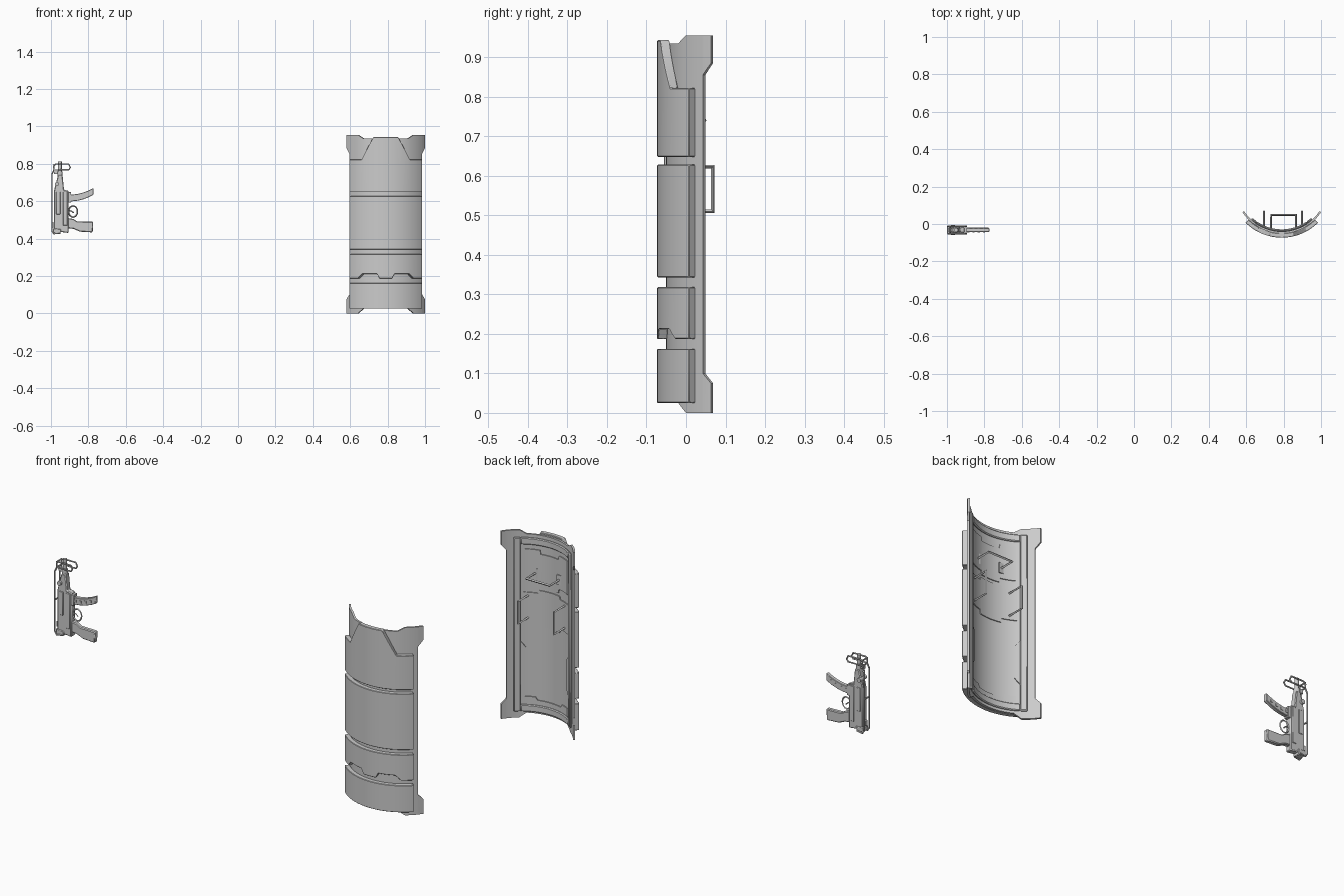
import bpy, bmesh, math
from mathutils import Vector

if "Cube" in bpy.data.objects:
    bpy.data.objects.remove(bpy.data.objects["Cube"])

grey = bpy.data.materials.new("light grey")
grey.use_nodes = True
grey.diffuse_color = (0.6, 0.6, 0.6, 1)
grey.node_tree.nodes["Principled BSDF"].inputs["Base Color"].default_value = (0.6, 0.6, 0.6, 1)

CX, CY = 0.79, 0.2016      # axis of the shield's curve
FRONT, BASE, BACK = 0.2746, 0.2516, 0.2416
GY = -0.032                # middle plane of the gun


def finish(name, bm, bevel=0.0):
    bmesh.ops.recalc_face_normals(bm, faces=bm.faces)
    mesh = bpy.data.meshes.new(name)
    bm.to_mesh(mesh)
    bm.free()
    mesh.materials.append(grey)
    obj = bpy.data.objects.new(name, mesh)
    bpy.context.collection.objects.link(obj)
    if bevel:
        mod = obj.modifiers.new("edge", "BEVEL")
        mod.width, mod.segments, mod.limit_method = bevel, 1, "ANGLE"
        mod.angle_limit = math.radians(40)
    bpy.ops.object.select_all(action="DESELECT")
    obj.select_set(True)
    bpy.context.view_layer.objects.active = obj
    bpy.ops.object.shade_smooth_by_angle(angle=math.radians(30))
    return obj


def plate(name, cols, outer, inner, bevel=0.0):
    """Curved plate; cols are (angle, low z, high z)."""
    fine = [cols[0]]
    for a, b in zip(cols, cols[1:]):
        n = max(1, math.ceil((b[0] - a[0]) / 3))
        fine += [tuple(p + (q - p) * i / n for p, q in zip(a, b)) for i in range(1, n + 1)]
    bm = bmesh.new()
    rings = []
    for deg, lo, hi in fine:
        s, c = math.sin(math.radians(deg)), math.cos(math.radians(deg))
        rings.append([bm.verts.new((CX + r * s, CY - r * c, z))
                      for r, z in ((outer, lo), (outer, hi), (inner, hi), (inner, lo))])
    for a, b in zip(rings, rings[1:]):
        for i in range(4):
            j = (i + 1) % 4
            bm.faces.new((a[i], a[j], b[j], b[i]))
    bm.faces.new(rings[0])
    bm.faces.new(rings[-1][::-1])
    return finish(name, bm, bevel)


def both(half):
    """Mirror columns running from the middle outward."""
    return [(-a, lo, hi) for a, lo, hi in reversed(half)] + [c for c in half if c[0] > 0]


def prism(name, pts, half, y=GY, bevel=0.0):
    """Outline in x and z, thickened along y."""
    bm = bmesh.new()
    face = bm.faces.new([bm.verts.new((x, y - half, z)) for x, z in pts])
    new = bmesh.ops.extrude_face_region(bm, geom=[face])["geom"]
    bmesh.ops.translate(bm, verts=[v for v in new if isinstance(v, bmesh.types.BMVert)],
                        vec=(0, 2 * half, 0))
    return finish(name, bm, bevel)


def box(name, x0, x1, z0, z1, half, y=GY, bevel=0.0):
    return prism(name, [(x0, z0), (x1, z0), (x1, z1), (x0, z1)], half, y, bevel)


def cylinder(name, a, b, r, sides=16):
    a, b = Vector(a), Vector(b)
    bm = bmesh.new()
    bmesh.ops.create_cone(bm, cap_ends=True, segments=sides, radius1=r, radius2=r,
                          depth=(b - a).length)
    turn = (b - a).to_track_quat("Z", "Y").to_matrix()
    bmesh.ops.rotate(bm, verts=bm.verts, matrix=turn)
    bmesh.ops.translate(bm, verts=bm.verts, vec=(a + b) / 2)
    return finish(name, bm)


def rod(name, pts, r, closed=False, round_res=0):
    curve = bpy.data.curves.new(name, "CURVE")
    curve.dimensions, curve.bevel_depth = "3D", r
    curve.bevel_resolution, curve.use_fill_caps = round_res, True
    line = curve.splines.new("POLY")
    line.points.add(len(pts) - 1)
    for p, co in zip(line.points, pts):
        p.co = (*co, 1)
    line.use_cyclic_u = closed
    tmp = bpy.data.objects.new(name + "_path", curve)
    bpy.context.collection.objects.link(tmp)
    bm = bmesh.new()
    bm.from_mesh(tmp.evaluated_get(bpy.context.evaluated_depsgraph_get()).to_mesh())
    bpy.data.objects.remove(tmp)
    return finish(name, bm)


# Shield: backing shell and flared corner tabs
plate("shield_backing", both([(0, .025, .935), (28.5, .025, .935), (36.7, 0, .955), (50.8, 0, .955)]),
      BASE, BACK)
for side, word in ((-1, "right"), (1, "left")):
    for part, near, far in (("bottom", (0, .1), (0, .075)), ("top", (.855, .955), (.885, .955))):
        cols = [(side * 50.8, *near), (side * 56.6, *far)]
        plate(f"{part}_{word}_tab", sorted(cols), BASE, BACK)

# Shield: four raised front panels
plate("bottom_panel", both([(0, .025, .162), (45, .025, .162)]), FRONT, BASE, .002)
plate("lower_panel", both([(0, .187, .318), (7, .187, .318), (10, .212, .318), (27, .212, .318),
                           (33, .187, .318), (45, .187, .318)]), FRONT, BASE, .002)
plate("middle_panel", both([(0, .343, .628), (45, .343, .628)]), FRONT, BASE, .002)
plate("upper_panel", both([(0, .648, .943), (14, .648, .943), (28.3, .648, .822),
                           (45, .648, .822)]), FRONT, BASE, .002)

# Shield: raised frame and thin stepped plates on the back
for side, word in ((-1, "right"), (1, "left")):
    plate(f"back_frame_{word}", sorted([(side * 35, .035, .92), (side * 43, .035, .92)]),
          BACK, .230, .004)
    plate(f"back_side_plate_{word}", sorted([(side * 29, .2, .36), (side * 35, .17, .39)]),
          BACK, .236)
for word, z in (("bottom", .035), ("top", .885)):
    plate(f"back_frame_{word}", [(-35, z, z + .035), (35, z, z + .035)], BACK, .230, .004)
plate("back_upper_plate", both([(0, .67, .84), (12, .67, .84), (13, .69, .86), (30, .69, .86)]),
      BACK, .237)
plate("back_middle_plate", both([(0, .47, .655), (14, .47, .655), (15, .49, .64), (32, .49, .64)]),
      BACK, .237)
plate("back_lower_plate", both([(0, .07, .095), (16, .07, .095), (18, .07, .11), (30, .07, .11)]),
      BACK, .237)

# Shield: two grips and a cross bar
for x, word in ((.695, "right"), (.898, "left")):
    rod(f"grip_{word}", [(x, -.018, .51), (x, .068, .51), (x, .068, .623), (x, -.018, .623)], .006)
rod("cross_bar", [(.733, -.03, .74), (.733, .048, .74), (.866, .048, .74), (.866, -.03, .74)], .006)
for x in (.733, .866):
    box("cross_bar_foot", x - .012, x + .012, .715, .765, .006, -.03)

# Gun: receiver, tapered front and muzzle pointing up
prism("receiver", [(-.985, .44), (-.905, .43), (-.905, .655), (-.93, .66), (-.938, .74),
                   (-.962, .74), (-.978, .68), (-.985, .65)], .016, bevel=.004)
box("receiver_rail", -.935, -.912, .47, .65, .019, bevel=.002)
box("bolt_slot_cover", -.972, -.95, .53, .65, .019, bevel=.002)
cylinder("barrel", (-.952, GY, .73), (-.952, GY, .812), .010)
cylinder("barrel_collar", (-.952, GY, .735), (-.952, GY, .76), .014)
cylinder("cocking_knob", (-.968, GY - .026, .692), (-.968, GY + .026, .692), .011)
box("front_sight", -.984, -.958, .745, .765, .006)
box("rear_sight", -.995, -.97, .46, .485, .008)
prism("rear_cap", [(-.99, .43), (-.95, .423), (-.945, .45), (-.99, .455)], .019, bevel=.003)

# Gun: curved magazine with ribs
arc = [(-.915 + .142 * t, .618 - .012 * t + .046 * t * t) for t in (0, .2, .4, .6, .8, 1)]
prism("magazine", [(x, z - .018) for x, z in arc] + [(x, z + .018) for x, z in arc[::-1]],
      .010, bevel=.002)
for x, z in arc[1:-1]:
    box("magazine_rib", x - .006, x + .006, z - .005, z + .007, .0125)
box("magazine_well", -.912, -.892, .592, .648, .014, bevel=.002)

# Gun: trigger and guard
guard = [(-.882 + .024 * math.cos(i * math.pi / 8), GY, .545 + .03 * math.sin(i * math.pi / 8))
         for i in range(16)]
rod("trigger_guard", guard, .004, True)
rod("trigger", [(-.91, GY, .55), (-.89, GY, .548), (-.878, GY, .537)], .003)

# Gun: pistol grip
prism("pistol_grip", [(-.91, .455), (-.88, .452), (-.845, .437), (-.777, .433), (-.774, .49),
                      (-.86, .492), (-.88, .505), (-.91, .51)], .012, bevel=.004)

# Gun: folded wire stock with its butt around the muzzle
for side in (-1, 1):
    y = GY + side * .02
    rod("stock_wire", [(-.955, y, .43), (-.985, y, .425), (-.995, y, .44), (-.995, y, .745),
                       (-.985, y, .765)], .004, round_res=1)
    rod("stock_butt", [(-.985, y, .768), (-.905, y, .768), (-.896, y, .78), (-.905, y, .798),
                       (-.975, y, .798), (-.985, y, .788)], .004, True, 1)
for x, z in ((-.985, .768), (-.985, .795), (-.995, .6)):
    rod("stock_cross_piece", [(x, GY - .02, z), (x, GY + .02, z)], .004, round_res=1)
